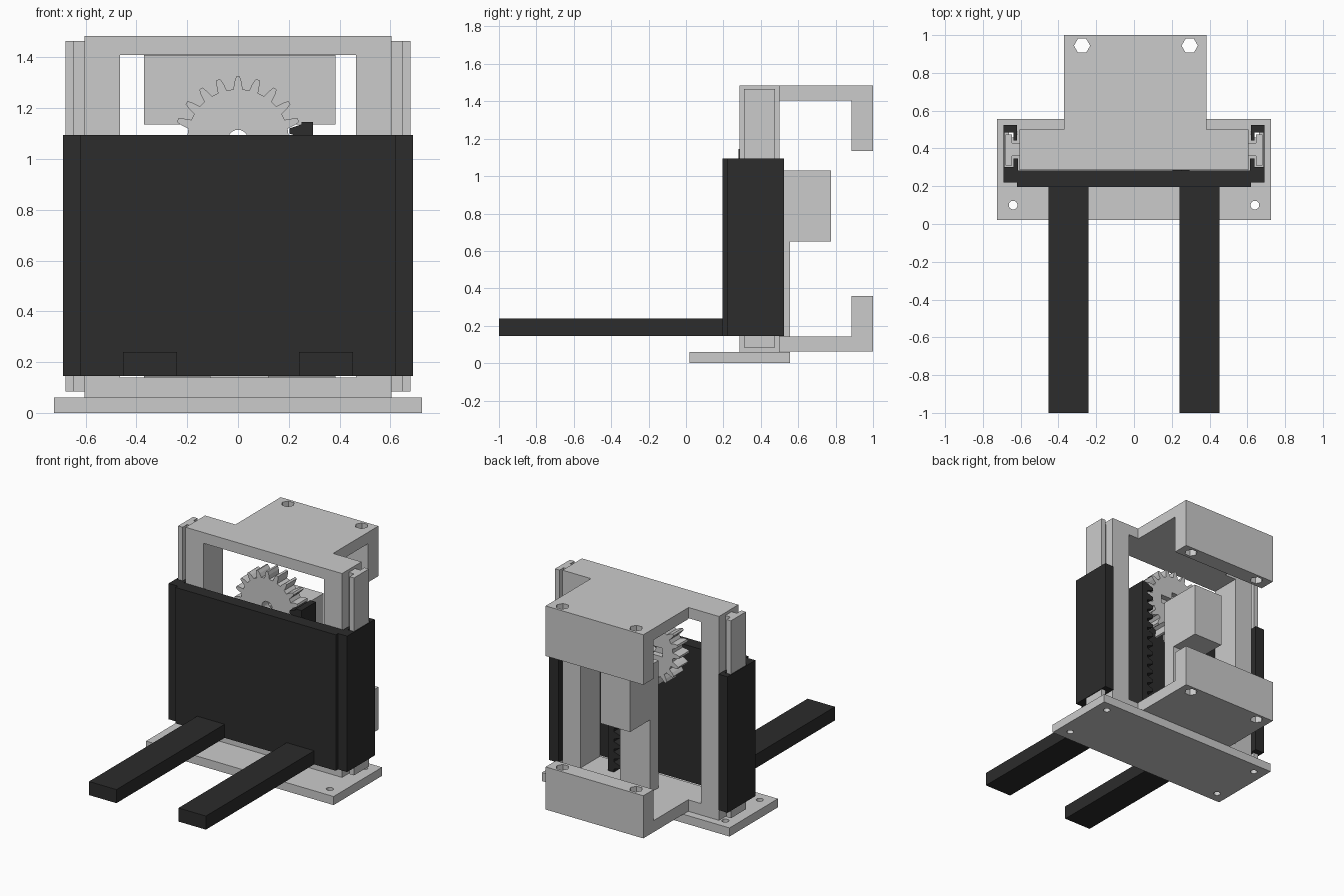
import bpy, bmesh
from math import cos, sin, pi
from mathutils import Vector

if "Cube" in bpy.data.objects:
    bpy.data.objects.remove(bpy.data.objects["Cube"])

dark = bpy.data.materials.new("dark_plastic")
dark.diffuse_color = (0.025, 0.025, 0.025, 1)
dark.use_nodes = True
dark.node_tree.nodes["Principled BSDF"].inputs["Base Color"].default_value = dark.diffuse_color


def prism(name, pts, lo, hi, axis="z", mat=None):
    """Extrude a 2D profile along an axis (z: pts are x,y; y: pts are x,z; x: pts are y,z)."""
    place = {"z": lambda a, b: Vector((a, b, lo)),
             "y": lambda a, b: Vector((a, lo, b)),
             "x": lambda a, b: Vector((lo, a, b))}[axis]
    step = Vector([(hi - lo) * (axis == c) for c in "xyz"])
    bm = bmesh.new()
    face = bm.faces.new([bm.verts.new(place(*p)) for p in pts])
    new = bmesh.ops.extrude_face_region(bm, geom=[face])["geom"]
    bmesh.ops.translate(bm, vec=step, verts=[v for v in new if isinstance(v, bmesh.types.BMVert)])
    bmesh.ops.recalc_face_normals(bm, faces=bm.faces)
    me = bpy.data.meshes.new(name)
    bm.to_mesh(me)
    bm.free()
    ob = bpy.data.objects.new(name, me)
    bpy.context.collection.objects.link(ob)
    if mat:
        me.materials.append(mat)
    return ob


def rect(a0, a1, b0, b1):
    return [(a0, b0), (a1, b0), (a1, b1), (a0, b1)]


def circle(a, b, r, n):
    return [(a + r * cos(2 * pi * i / n), b + r * sin(2 * pi * i / n)) for i in range(n)]


def box(name, x, y, z, mat=None):
    return prism(name, rect(*x, *y), *z, mat=mat)


def cut(ob, cutter):
    m = ob.modifiers.new("cut", "BOOLEAN")
    m.operation, m.solver, m.object = "DIFFERENCE", "EXACT", cutter
    cutter.hide_render = True
    cutter.hide_viewport = True
    cutter.display_type = "WIRE"


# Base plate with four screw holes
base = box("base_plate", (-.725, .725), (.02, .555), (0, .06))
for x in (-.64, .64):
    for y in (.1, .48):
        cut(base, prism("screw_hole_cutter", circle(x, y, .023, 24), -.1, .2))

# Mast frame in two U-shaped halves
MID = .79
prism("lower_mast", [(-.605, .06), (.605, .06), (.605, MID), (.465, MID), (.465, .14),
                     (-.465, .14), (-.465, MID), (-.605, MID)], .285, .5, "y")
prism("upper_mast", [(-.605, 1.485), (.605, 1.485), (.605, MID), (.465, MID), (.465, 1.41),
                     (-.465, 1.41), (-.465, MID), (-.605, MID)], .285, .5, "y")

# Rear mounting hooks with hexagonal bolt holes
hooks = {"lower_hook": [(.5, .062), (1, .062), (1, .36), (.885, .36), (.885, .143), (.5, .143)],
         "upper_hook": [(.5, 1.485), (1, 1.485), (1, 1.135), (.885, 1.135), (.885, 1.405), (.5, 1.405)]}
for name, pts in hooks.items():
    hook = prism(name, pts, -.37, .385, "x")
    for x in (-.275, .295):
        cut(hook, prism("bolt_hole_cutter", circle(x, .944, .043, 6), -.1, 1.7))

# T-shaped rails and the sliding channels that grip them
for side, s in (("left", -1), ("right", 1)):
    rail = [(.6, .36), (.645, .36), (.645, .31), (.68, .31),
            (.68, .475), (.645, .475), (.645, .43), (.6, .43)]
    prism(side + "_rail", [(s * x, y) for x, y in rail], .085, 1.465)
    chan = [(.615, .22), (.69, .22), (.69, .525), (.62, .525), (.62, .443), (.638, .443),
            (.638, .484), (.685, .484), (.685, .302), (.638, .302), (.638, .347), (.615, .347)]
    prism(side + "_slide_channel", [(s * x, y) for x, y in chan], .145, 1.095, mat=dark)
    # Forks
    box(side + "_fork", sorted((s * .24, s * .452)), (-1, .2), (.145, .24), dark)

# Carriage plate
box("carriage_plate", (-.62, .62), (.195, .283), (.145, 1.095), dark)

# Gear with 20 teeth, axle hole and a cross-shaped horn recess at the back
GZ, N, ROOT, TIP = 1.075, 20, .2, .25
pitch = 2 * pi / N
outline = []
for i in range(N):
    for f, r in ((-.29, ROOT), (-.2, .228), (-.09, TIP), (.09, TIP), (.2, .228), (.29, ROOT)):
        a = (i + f) * pitch
        outline.append((r * cos(a), GZ + r * sin(a)))
gear = prism("drive_gear", outline, .32, .43, "y")
cut(gear, prism("axle_hole_cutter", circle(0, GZ, .04, 24), .2, .6, "y"))
cut(gear, prism("horn_slot_cutter_a", rect(-.12, .12, GZ - .03, GZ + .03), .39, .6, "y"))
cut(gear, prism("horn_slot_cutter_b", rect(-.03, .03, GZ - .08, GZ + .08), .39, .6, "y"))

# Toothed rack fixed to the carriage
step = pitch * .225
rack = [(.295, .145), (.295, 1.145), (.25, 1.145)]
for k in range(14):
    z = GZ + (.5 - k) * step
    rack += [(.25, z + .026), (.203, z + .01), (.203, z - .01), (.25, z - .026)]
rack.append((.25, .145))
prism("rack", rack, .28, .44, "y", dark)

# Motor housing on its support post
prism("motor_mount", [(.46, .14), (.555, .14), (.555, .65), (.775, .65), (.775, 1.03), (.46, 1.03)],
      -.11, .12, "x")
